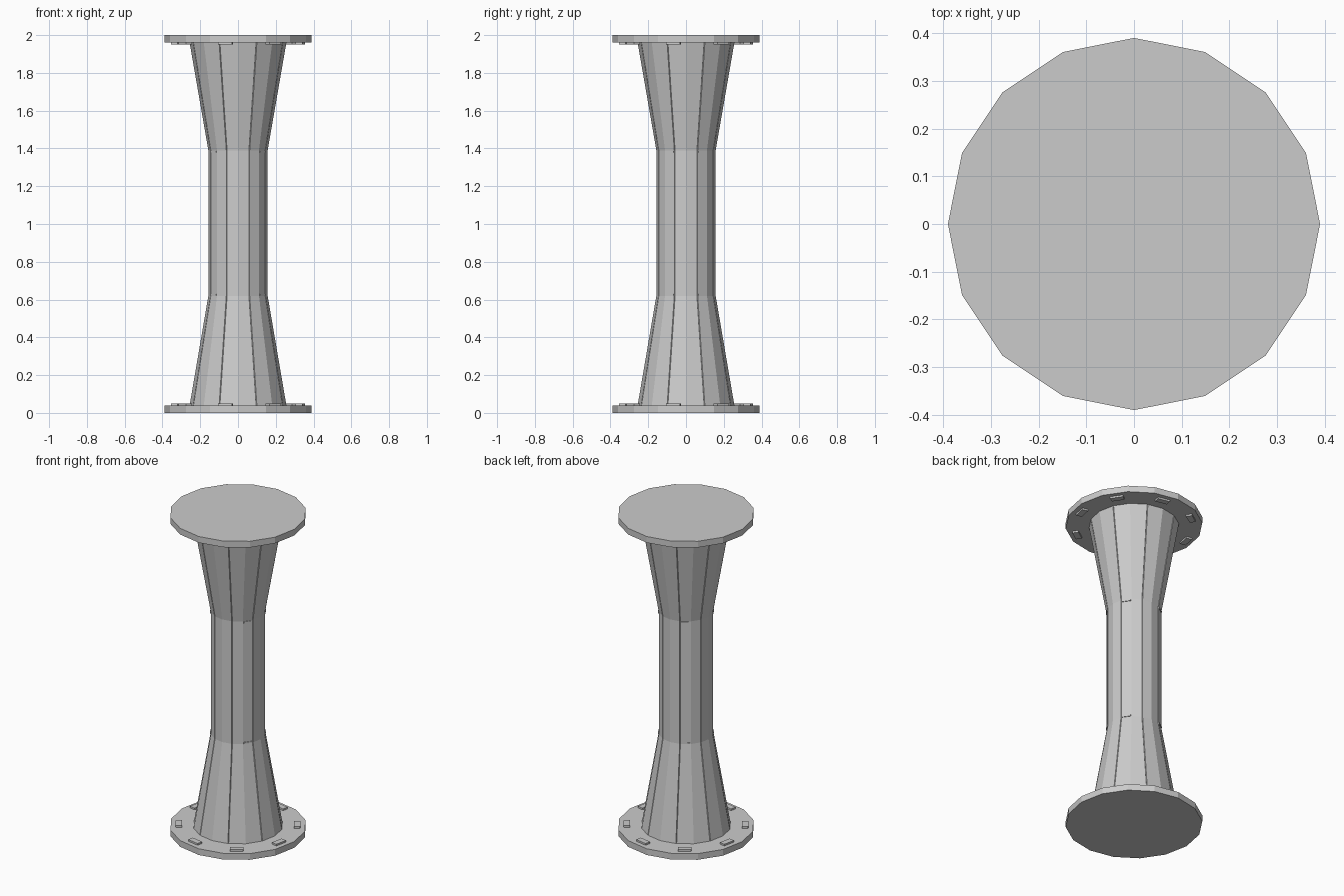
import bpy, bmesh
from math import sin, cos, pi
from mathutils import Matrix, Vector

if "Cube" in bpy.data.objects:
    bpy.data.objects.remove(bpy.data.objects["Cube"])

N = 16
STEP = 2 * pi / N


def finish(bm, name):
    bmesh.ops.recalc_face_normals(bm, faces=bm.faces)
    me = bpy.data.meshes.new(name)
    bm.to_mesh(me)
    bm.free()
    ob = bpy.data.objects.new(name, me)
    bpy.context.collection.objects.link(ob)
    return ob


def section(r, z, groove=0.0025):
    """16-sided ring with a narrow groove on every second corner."""
    pts = []
    for i in range(N):
        p = Vector((r * cos(i * STEP), r * sin(i * STEP), z))
        if i % 2 == 0:
            pts.append(p)
            continue
        for j in (i - 1, i + 1):
            q = Vector((r * cos(j * STEP), r * sin(j * STEP), z))
            pts.append(p + (q - p).normalized() * groove)
            if j == i - 1:
                k = (r - 2 * groove) / r
                pts.append(Vector((p.x * k, p.y * k, z)))
    return pts


def loft(name, sections):
    bm = bmesh.new()
    rings = [[bm.verts.new(p) for p in s] for s in sections]
    n = len(rings[0])
    for a, b in zip(rings, rings[1:]):
        for i in range(n):
            bm.faces.new((a[i], a[(i + 1) % n], b[(i + 1) % n], b[i]))
    bm.faces.new(rings[0])
    bm.faces.new(rings[-1])
    return finish(bm, name)


def block(name, angle, radius, z, size):
    """Box lying radially outwards: size = (radial, tangential, vertical)."""
    bm = bmesh.new()
    bmesh.ops.create_cube(bm, size=1)
    bm.transform(Matrix.Rotation(angle, 4, 'Z')
                 @ Matrix.Translation((radius, 0, z))
                 @ Matrix.Diagonal((*size, 1)))
    return finish(bm, name)


# Flared shaft with vertical panel seams
loft("shaft", [section(r, z) for r, z in
               ((0.257, 0.035), (0.157, 0.62), (0.157, 1.39), (0.257, 1.965))])

# End flanges
for name, z in (("base_flange", 0), ("top_flange", 1.961)):
    loft(name, [[Vector((0.39 * cos(i * STEP), 0.39 * sin(i * STEP), h))
                 for i in range(N)] for h in (z, z + 0.039)])

# Flange bolt blocks, on every second flange side
for i in range(8):
    a = (2 * i + 1.5) * STEP
    for name, z in (("base_bolt", 0.043), ("top_bolt", 1.957)):
        block(name, a, 0.337, z, (0.036, 0.075, 0.014))

# Short clips at the waist joints
for k in (-1.5, 1.5, 5.5, -6.5):
    for z in (0.625, 1.383):
        block("joint_clip", k * STEP, 0.154, z, (0.008, 0.052, 0.009))
